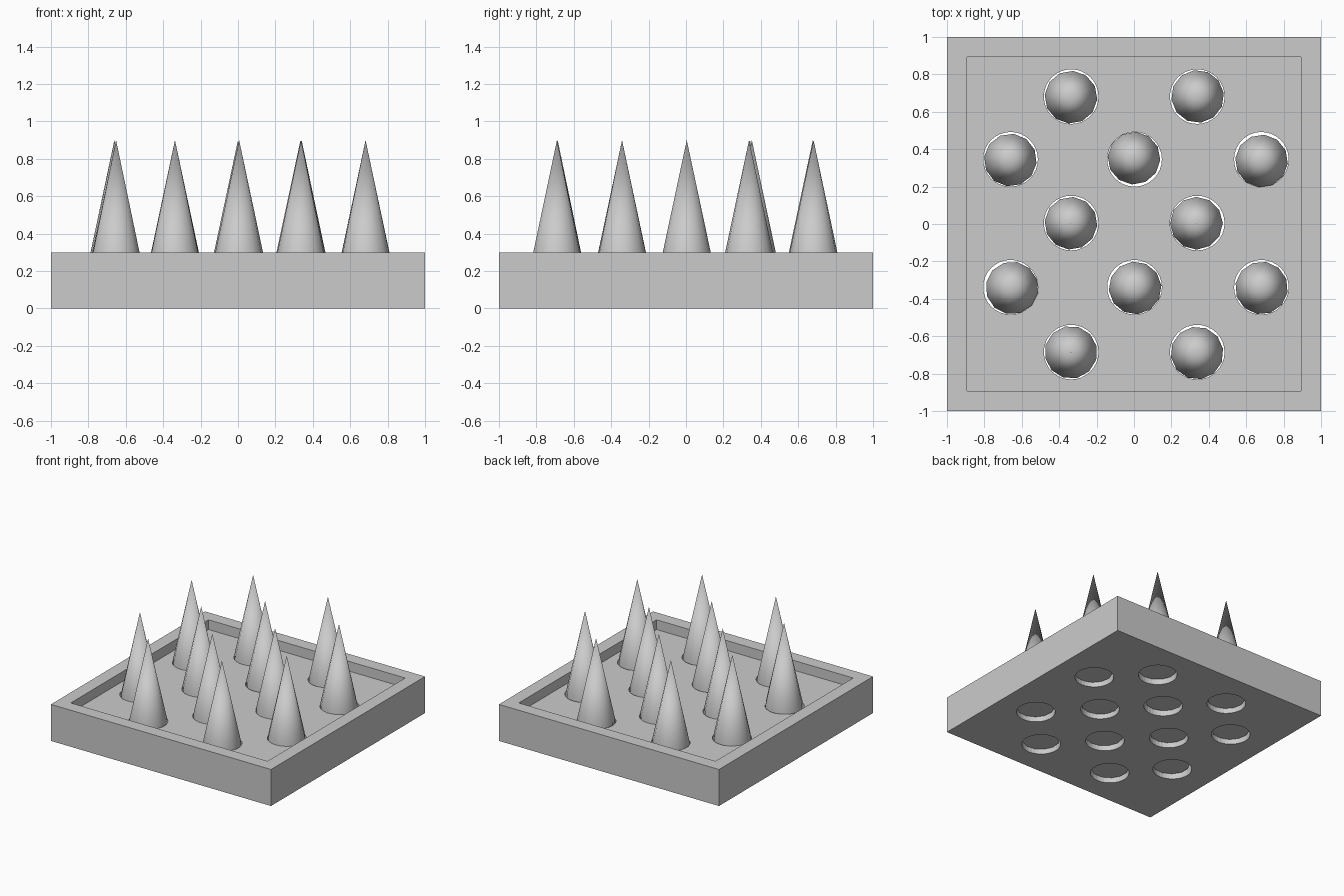
import bpy, bmesh, math, random
from mathutils import Matrix

if "Cube" in bpy.data.objects:
    bpy.data.objects.remove(bpy.data.objects["Cube"])

random.seed(4)
FLOOR = 0.22       # height of the sunken floor
HOLE_R = 0.146
SPIKE_R = 0.141


def make_object(name, bm):
    bmesh.ops.recalc_face_normals(bm, faces=bm.faces)
    mesh = bpy.data.meshes.new(name)
    bm.to_mesh(mesh)
    bm.free()
    obj = bpy.data.objects.new(name, mesh)
    bpy.context.collection.objects.link(obj)
    return obj


# Spike centres, with their slight irregularity
spikes = [(-0.337, 0.678), (0.340, 0.682),
          (-0.661, 0.342), (0.000, 0.352), (0.682, 0.337),
          (-0.337, 0.004), (0.334, 0.004),
          (-0.652, -0.342), (0.006, -0.342), (0.682, -0.342),
          (-0.337, -0.686), (0.337, -0.690)]
# Holes sit on a more regular checkerboard
grid_x = (-0.660, -0.336, 0.003, 0.338, 0.681)
grid_y = (-0.685, -0.338, 0.005, 0.346, 0.681)


def nearest(v, values):
    return min(values, key=lambda g: abs(g - v))


# Tray: block with a sunken floor
bm = bmesh.new()
bmesh.ops.create_cube(bm, size=1, matrix=Matrix.Translation((0, 0, 0.15))
                      @ Matrix.Diagonal((2, 2, 0.3, 1)))
top = max(bm.faces, key=lambda f: f.calc_center_median().z)
bmesh.ops.inset_region(bm, faces=[top], thickness=0.15)
inner = bmesh.ops.extrude_discrete_faces(bm, faces=[top])["faces"]
for v in inner[0].verts:
    v.co.z = FLOOR
tray = make_object("tray", bm)

# Hole cutters: one object of separate cylinders
bm = bmesh.new()
for x, y in spikes:
    bmesh.ops.create_cone(
        bm, cap_ends=True, segments=32, radius1=HOLE_R, radius2=HOLE_R, depth=1,
        matrix=Matrix.Translation((nearest(x, grid_x), nearest(y, grid_y), 0.1)))
cutter = make_object("hole_cutter", bm)
cutter.hide_render = True
cutter.hide_set(True)
cut = tray.modifiers.new("holes", 'BOOLEAN')
cut.operation = 'DIFFERENCE'
cut.solver = 'EXACT'
cut.object = cutter

# Apply the cut so that the helper can be removed
bpy.context.view_layer.update()
evaluated = tray.evaluated_get(bpy.context.evaluated_depsgraph_get())
cut_mesh = bpy.data.meshes.new_from_object(evaluated)
tray.modifiers.clear()
tray.data = cut_mesh
bpy.data.objects.remove(cutter)


# Spikes: cone on a short shaft that sits in the hole
def make_spike(name, x, y):
    bm = bmesh.new()
    bmesh.ops.create_cone(bm, cap_ends=True, segments=12, radius1=SPIKE_R,
                          radius2=SPIKE_R, depth=0.2,
                          matrix=Matrix.Translation((0, 0, 0.14)))
    cap = max(bm.faces, key=lambda f: f.calc_center_median().z)
    bmesh.ops.poke(bm, faces=[cap])
    tip = min(bm.verts, key=lambda v: v.co.xy.length)
    tip.co = (0, 0, 0.9)
    for f in bm.faces:
        f.smooth = True
    obj = make_object(name, bm)
    obj.location = (x, y, 0)
    obj.rotation_euler.z = random.uniform(0, math.tau)
    return obj


objs = [make_spike(f"spike_{i + 1}", x, y) for i, (x, y) in enumerate(spikes)]
bpy.ops.object.select_all(action='DESELECT')
for o in objs:
    o.select_set(True)
bpy.context.view_layer.objects.active = objs[0]
bpy.ops.object.shade_smooth_by_angle(angle=math.radians(40))
